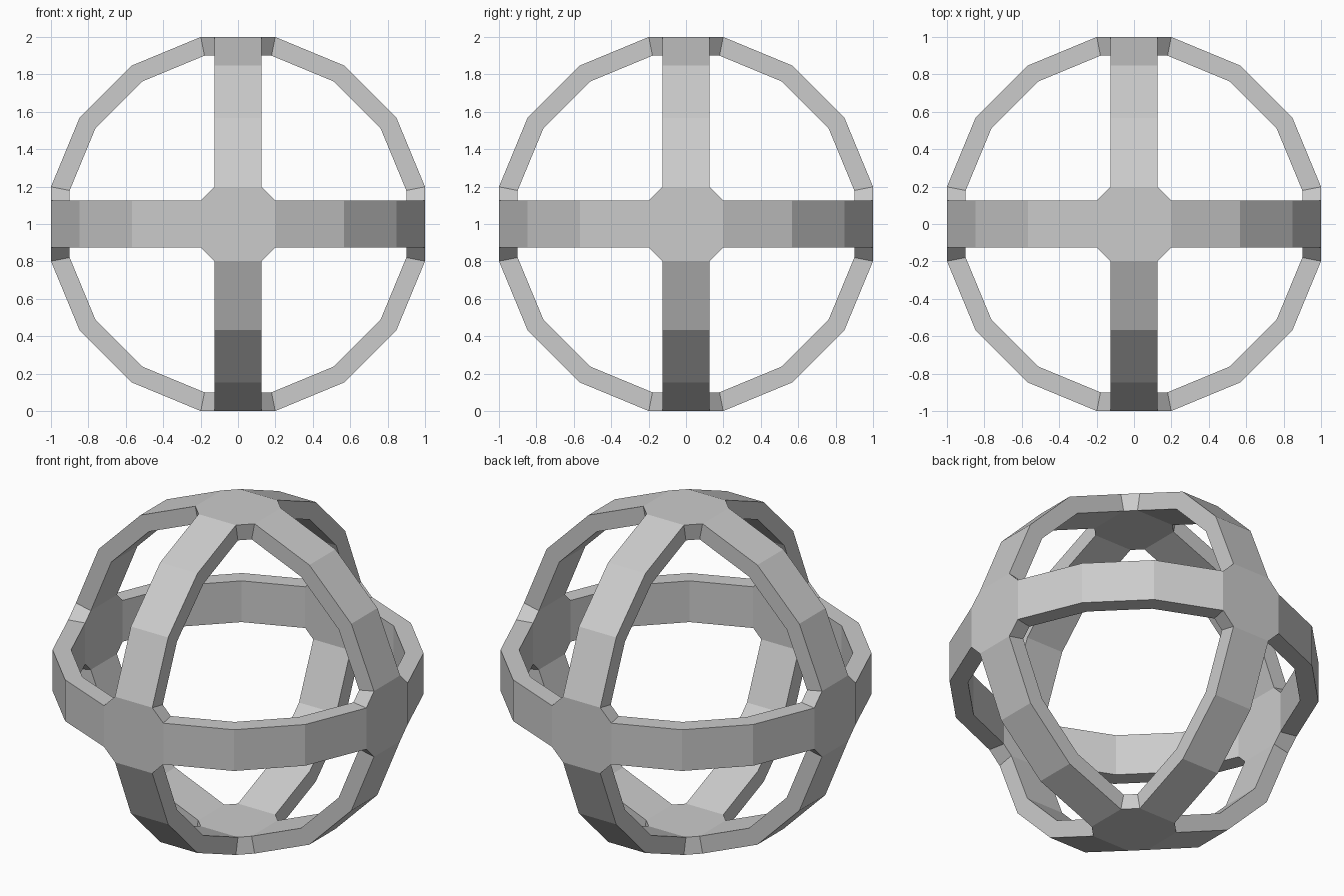
import bpy, bmesh
from math import sin, cos, tan, pi
from mathutils import Vector

if "Cube" in bpy.data.objects:
    bpy.data.objects.remove(bpy.data.objects["Cube"])

SIDES = 16                 # facets round each ring
HALF = 0.125               # half width of the bands
INNER = 0.9                # inner apothem (outer is 1)
STEP = 2 * pi / SIDES
R = 1 / cos(STEP / 2)      # corner radius
T = tan(STEP / 2)          # half facet length


def turn(p, axis):
    """Cycle coordinates so that local z points along the given axis."""
    return Vector((p[(2 - axis) % 3], p[(3 - axis) % 3], p[(4 - axis) % 3]))


bm = bmesh.new()


def add_face(points, axis):
    bm.faces.new([bm.verts.new(turn(p, axis)) for p in points])


for axis in range(3):
    # Ring bands, leaving gaps at the four crossings
    for k in range(SIDES):
        if k % 4:
            a, b = (k - 0.5) * STEP, (k + 0.5) * STEP
            add_face([(R * cos(t), R * sin(t), h)
                      for t, h in ((a, -HALF), (b, -HALF), (b, HALF), (a, HALF))], axis)
    # Octagonal crossing plates
    for s in (1, -1):
        add_face([(x, y, s) for x, y in (
            (T, -HALF), (T, HALF), (HALF, T), (-HALF, T),
            (-T, HALF), (-T, -HALF), (-HALF, -T), (HALF, -T))], axis)
bmesh.ops.remove_doubles(bm, verts=bm.verts[:], dist=1e-4)

# Inner skin: shrink toward the centre while keeping the band width constant
outer_faces = bm.faces[:]
rim = [e for e in bm.edges if e.is_boundary]
inner = {}
for v in bm.verts[:]:
    inner[v] = bm.verts.new([c if abs(abs(c) - HALF) < 1e-4 else c * INNER for c in v.co])
for f in outer_faces:
    bm.faces.new([inner[v] for v in reversed(f.verts)])

# Side walls of the openings
for e in rim:
    a, b = e.verts
    bm.faces.new((a, b, inner[b], inner[a]))
bmesh.ops.recalc_face_normals(bm, faces=bm.faces[:])
bmesh.ops.translate(bm, verts=bm.verts[:], vec=(0, 0, 1))

mesh = bpy.data.meshes.new("ring_cage")
bm.to_mesh(mesh)
bm.free()
bpy.context.collection.objects.link(bpy.data.objects.new("ring_cage", mesh))
